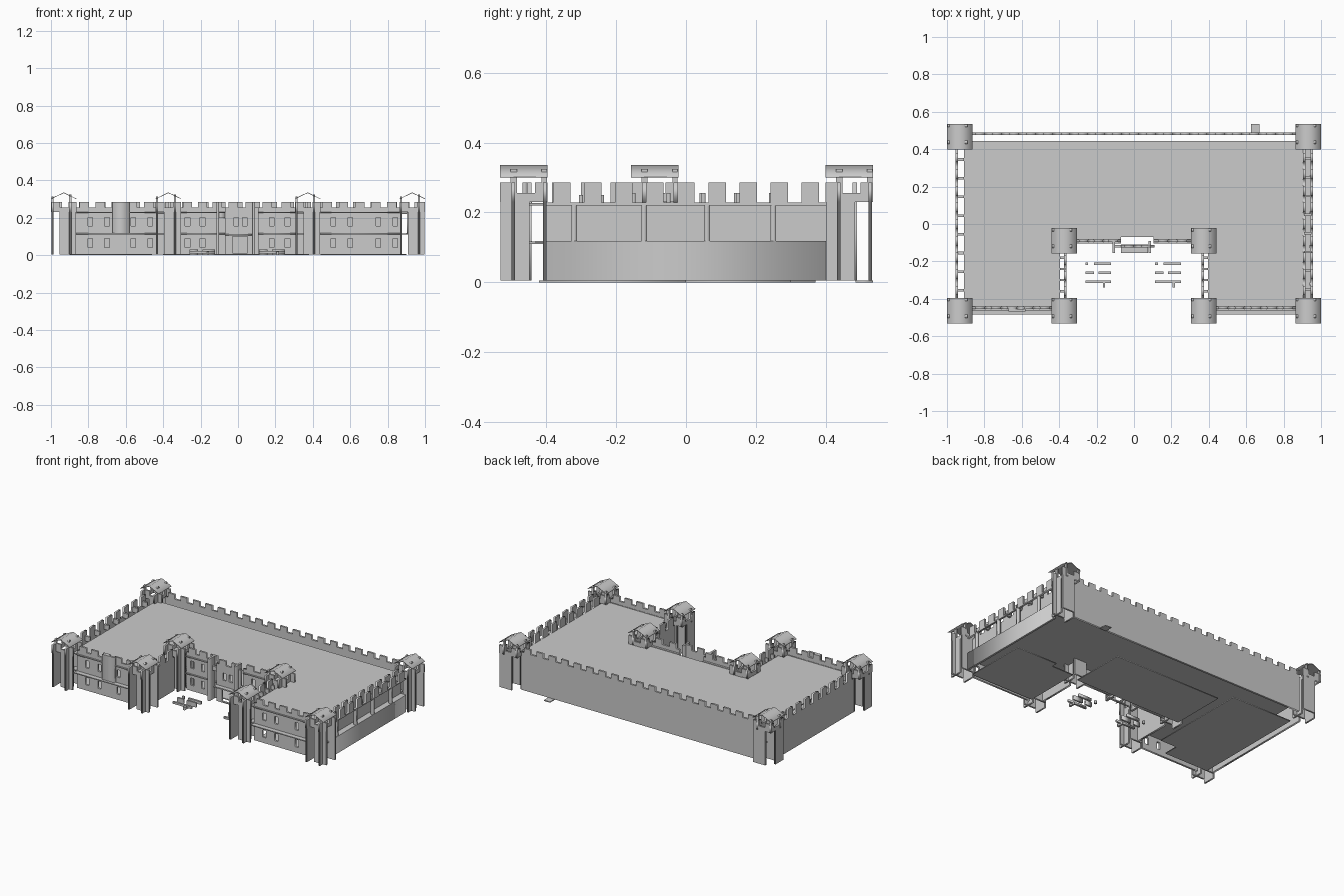
import bpy, math
from mathutils import Matrix, Vector

if "Cube" in bpy.data.objects:
    bpy.data.objects.remove(bpy.data.objects["Cube"])


def panel(name, outline, origin, udir, vdir, t, holes=()):
    """Flat board: 2D outline with holes, thickness t centred on its plane."""
    cu = bpy.data.curves.new(name, 'CURVE')
    cu.dimensions, cu.fill_mode, cu.extrude = '2D', 'BOTH', t / 2
    for loop in [outline, *holes]:
        s = cu.splines.new('POLY')
        s.points.add(len(loop) - 1)
        for p, (u, v) in zip(s.points, loop):
            p.co = (u, v, 0, 1)
        s.use_cyclic_u = True
    tmp = bpy.data.objects.new(name + "_tmp", cu)
    bpy.context.collection.objects.link(tmp)
    bpy.context.view_layer.update()
    dg = bpy.context.evaluated_depsgraph_get()
    me = bpy.data.meshes.new_from_object(tmp.evaluated_get(dg))
    bpy.data.objects.remove(tmp)
    u, v = Vector(udir), Vector(vdir)
    m = Matrix((u, v, u.cross(v))).transposed().to_4x4()
    m.translation = origin
    me.transform(m)
    me.name = name
    ob = bpy.data.objects.new(name, me)
    bpy.context.collection.objects.link(ob)
    return ob


def box(name, x0, x1, y0, y1, z0, z1):
    return panel(name, rect(x0, x1, y0, y1), (0, 0, (z0 + z1) / 2),
                 (1, 0, 0), (0, 1, 0), z1 - z0)


def rect(a, b, c, d):
    return [(a, c), (b, c), (b, d), (a, d)]


def battlement(a, b, z0, base, top=.285, period=.094, w=.05):
    """Wall elevation from a to b with evenly spaced merlons."""
    n = max(1, round((b - a) / period))
    step = (b - a) / n
    pts = [(a, z0), (b, z0), (b, base)]
    for i in reversed(range(n)):
        c = a + (i + .5) * step
        pts += [(c + w / 2, base), (c + w / 2, top), (c - w / 2, top), (c - w / 2, base)]
    return pts + [(a, base)]


def xwall(name, a, b, y, z0=.005, base=.255, t=.013, holes=()):
    return panel(name, battlement(a, b, z0, base), (0, y, 0), (1, 0, 0), (0, 0, 1), t, holes)


def ywall(name, a, b, x, z0=.005, base=.228, t=.013, holes=()):
    return panel(name, battlement(a, b, z0, base), (x, 0, 0), (0, 1, 0), (0, 0, 1), t, holes)


def windows(xs):
    return [rect(x - .0125, x + .0125, z, z + .048) for x in xs for z in (.042, .155)]


# Floors and roof deck
U = [(-.91, .445), (-.91, -.45), (-.395, -.45), (-.395, -.07), (.395, -.07),
     (.395, -.45), (.905, -.45), (.905, .445)]
for name, z in (("roof_deck", .224), ("middle_floor", .114)):
    panel(name, U, (0, 0, z), (1, 0, 0), (0, 1, 0), .007)
panel("ground_floor_left", [(-.9, -.4), (-.58, -.4), (-.58, -.3), (-.46, -.3), (-.46, .37),
                            (-.9, .37)], (0, 0, .003), (1, 0, 0), (0, 1, 0), .006)
panel("ground_floor_right", [(.44, -.42), (.9, -.42), (.9, 0), (.6, 0), (.6, -.04),
                             (.44, -.04)], (0, 0, .003), (1, 0, 0), (0, 1, 0), .006)
box("ground_floor_centre", -.4, .38, -.07, .3, 0, .006)
box("back_step", .625, .67, .485, .535, 0, .006)

# Outer walls
xwall("back_wall", -.87, .87, .483)
ywall("left_wall", -.4, .4, -.948)
for i in range(8):
    y = -.355 + i * .1
    box("left_wall_brace", -.945, -.908, y - .007, y + .007, .222, .255)

# Right side: low outer wall, open gallery with posts, set-back upper wall
box("right_lower_wall", .943, .956, -.4, .4, .005, .118)
box("right_gallery_floor", .9, .956, -.43, .4, .112, .118)
ywall("right_parapet", -.4, .4, .95, z0=.22)
ywall("right_inner_wall", -.4, .4, .91, z0=.112)
for y in (-.32, -.12, .06, .25):
    box("gallery_post", .938, .956, y - .008, y + .008, .115, .225)
for i in range(8):
    y = -.35 + i * .1
    box("right_wall_brace", .91, .95, y - .006, y + .006, .222, .255)

# Wing fronts with windows and ledges
for side, a, b, xs in (("left", -.865, -.435, (-.79, -.70, -.56, -.47)),
                       ("right", .435, .865, (.51, .60, .75, .84))):
    xwall(side + "_wing_front", a, b, -.448, holes=windows(xs))
    for z in (.115, .228):
        box(side + "_wing_ledge", a, b, -.485 if z < .2 else -.463, -.44, z - .003, z + .003)
box("left_wing_bay", -.67, -.58, -.468, -.454, .115, .285)

# Courtyard walls
for side, s in (("left", -1), ("right", 1)):
    ywall(side + "_court_wall", -.4, -.15, s * .368)
    for y in (-.36, -.3, -.24, -.18):
        box("court_wall_brace", min(s * .365, s * .395), max(s * .365, s * .395),
            y - .006, y + .006, .222, .25)
xwall("court_back_left", -.31, -.07, -.09, holes=windows((-.27, -.19)))
xwall("court_back_right", .105, .31, -.09, holes=windows((.18, .265)))
for a, b in ((-.31, -.07), (.105, .31)):
    for z in (.115, .228):
        box("court_ledge", a, b, -.105, -.07, z - .003, z + .003)

# Gatehouse
gate = [rect(x - .012, x + .012, .155, .203) for x in (-.01, .035)]
gate.append(rect(-.03, .05, .012, .1))
xwall("gatehouse_front", -.07, .11, -.12, holes=gate)
box("gatehouse_balcony", -.07, .075, -.155, -.11, .106, .114)
for x in (-.108, .085):
    box("gatehouse_pier", x - .007, x + .007, -.155, -.09, .005, .285)
box("gatehouse_bridge_left", -.115, -.07, -.125, -.112, .2, .228)


# Towers: four interlocking notched boards under a gabled roof
def tower(cx, cy):
    def board(lo, hi, post):
        return [(lo, .005), (hi, .005), (hi, .23), (.068, .23), (.068, .285), (.066, .285),
                (.066, post), (.051, post), (.051, .285), (.032, .285), (.032, .255),
                (-.02, .255), (-.02, post), (-.038, post), (-.038, .285), (-.068, .285),
                (-.068, .23), (lo, .23)]
    for x, post in ((-.06, .313), (.035, .324)):
        panel("tower_side_board", board(-.066, .017, post), (cx + x, cy, 0),
              (0, 1, 0), (0, 0, 1), .011)
    for y in (-.03, .06):
        pts = [(u, min(v, .285)) for u, v in board(-.023, .066, .285)]
        flat = pts[:5] + [(.025, .285), (.025, .255), (-.02, .255), (-.02, .285)] + pts[15:]
        panel("tower_cross_board", flat, (cx, cy + y, 0), (1, 0, 0), (0, 0, 1), .011)
    roof = [(-.068, .3), (0, .332), (.068, .3), (.068, .303), (0, .336), (-.068, .303)]
    panel("tower_roof", roof, (cx, cy, 0), (1, 0, 0), (0, 0, 1), .136)


for sx in (-1, 1):
    for x, y in ((.932, .467), (.932, -.464), (.372, -.464), (.372, -.09)):
        tower(sx * x, y)

# Courtyard benches and tables
for x in (-.26, .113):
    box("bench_back", x + .045, x + .138, -.219, -.206, 0, .02)
    box("bench_back_end", x, x + .014, -.219, -.206, 0, .02)
    box("table_left", x, x + .045, -.267, -.255, .0, .03)
    box("table_right", x + .07, x + .138, -.267, -.255, .0, .03)
    box("bench_front", x, x + .138, -.315, -.302, .008, .022)
    box("bench_leg", x + .093, x + .106, -.34, -.302, 0, .02)
